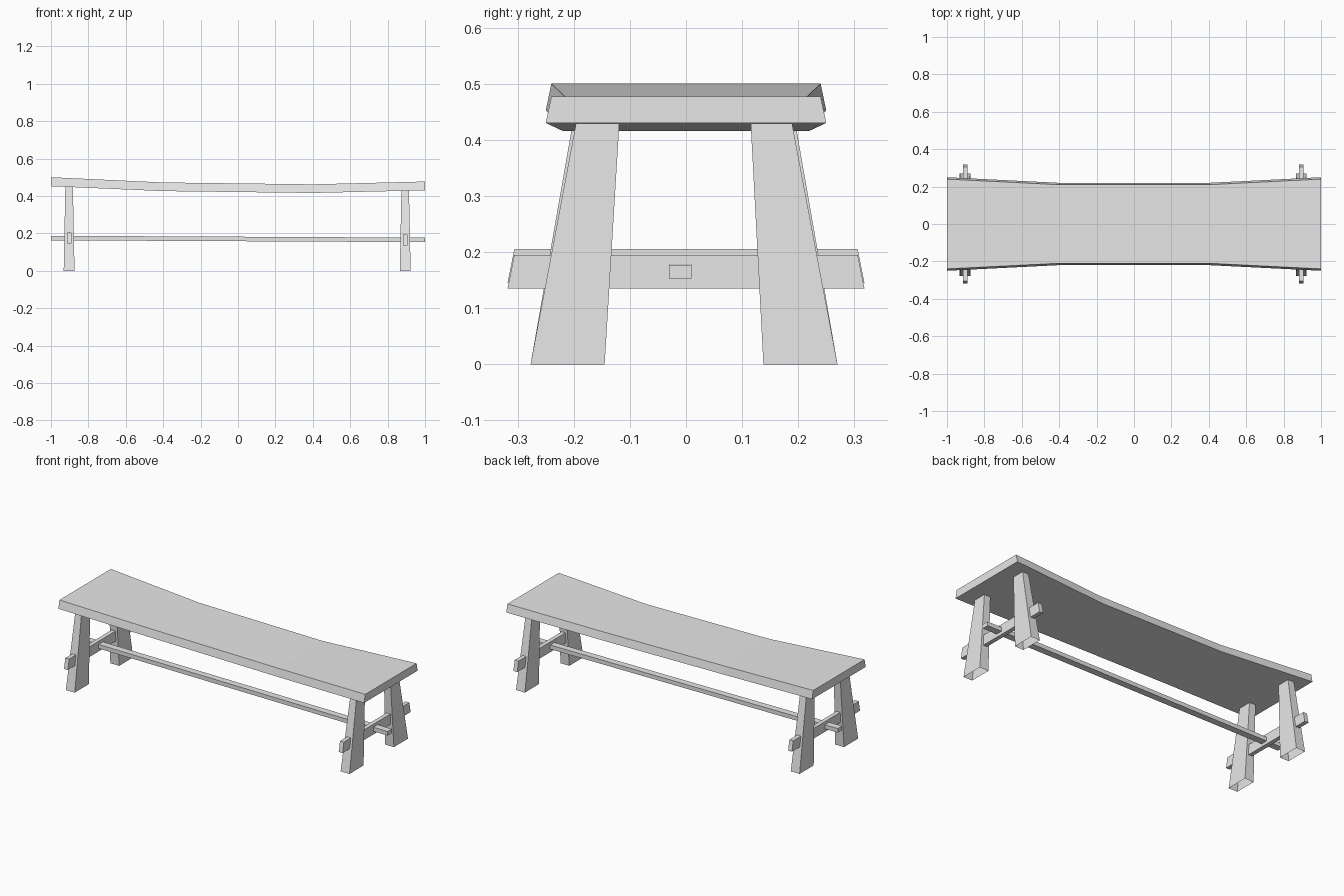
import bpy
import bmesh

old = bpy.data.objects.get("Cube")
if old:
    bpy.data.objects.remove(old, do_unlink=True)

GREY = (0.8, 0.8, 0.8, 1.0)
wood = bpy.data.materials.new("plain grey")
wood.use_nodes = True
wood.diffuse_color = GREY
wood.node_tree.nodes["Principled BSDF"].inputs["Base Color"].default_value = GREY


def loft(name, rings, capped=True):
    """Join four-cornered rings into a flat-faced beam."""
    bm = bmesh.new()
    loops = [[bm.verts.new(p) for p in ring] for ring in rings]
    for a, b in zip(loops, loops[1:]):
        for i in range(4):
            j = (i + 1) % 4
            bm.faces.new((a[i], a[j], b[j], b[i]))
    if capped:
        bm.faces.new(loops[0][::-1])
        bm.faces.new(loops[-1])
    bmesh.ops.recalc_face_normals(bm, faces=bm.faces)
    mesh = bpy.data.meshes.new(name)
    bm.to_mesh(mesh)
    bm.free()
    mesh.materials.append(wood)
    obj = bpy.data.objects.new(name, mesh)
    bpy.context.collection.objects.link(obj)
    return obj


def section_x(x, y, top, bottom, half_top, half_bottom):
    """Upright cross-section facing along x."""
    return [(x, y - half_bottom, bottom), (x, y + half_bottom, bottom),
            (x, y + half_top, top), (x, y - half_top, top)]


def section_z(z, x0, x1, y0, y1):
    """Level cross-section."""
    return [(x0, y0, z), (x1, y0, z), (x1, y1, z), (x0, y1, z)]


# Dished seat plank: x, top, bottom, half width on top
stations = [(-1, 0.50, 0.452, 0.24), (-0.4, 0.472, 0.426, 0.21),
            (0, 0.467, 0.421, 0.21), (0.4, 0.462, 0.416, 0.21),
            (1, 0.477, 0.43, 0.24)]
loft("seat", [section_x(x, 0, t, b, w, w + 0.01) for x, t, b, w in stations])

# Trestles: splayed open-ended legs and a cross bar through each pair
for side, cx, rise in (("right", -0.903, 0.01), ("left", 0.894, 0)):
    top = 0.435 + 2 * rise
    for end, s, shift in (("front", -1, -0.007), ("back", 1, 0)):
        foot = sorted((s * 0.138 + shift, s * 0.27 + shift))
        head = sorted((s * 0.115 + shift / 2, s * (0.188 + rise / 4) + shift))
        loft(f"{end}_{side}_leg",
             [section_z(0, cx - 0.029, cx + 0.029, *foot),
              section_z(top, cx - 0.02, cx + 0.02, *head)], capped=False)
    loft(f"{side}_cross_bar",
         [section_z(0.135 + rise, cx - 0.0125, cx + 0.0125, -0.318, 0.318),
          section_z(0.195 + rise, cx - 0.0125, cx + 0.0125, -0.306, 0.306)])

# Long rail passing through both cross bars
loft("long_rail", [section_x(-1, -0.01, 0.187, 0.163, 0.02, 0.02),
                   section_x(1, -0.01, 0.177, 0.153, 0.02, 0.02)])
